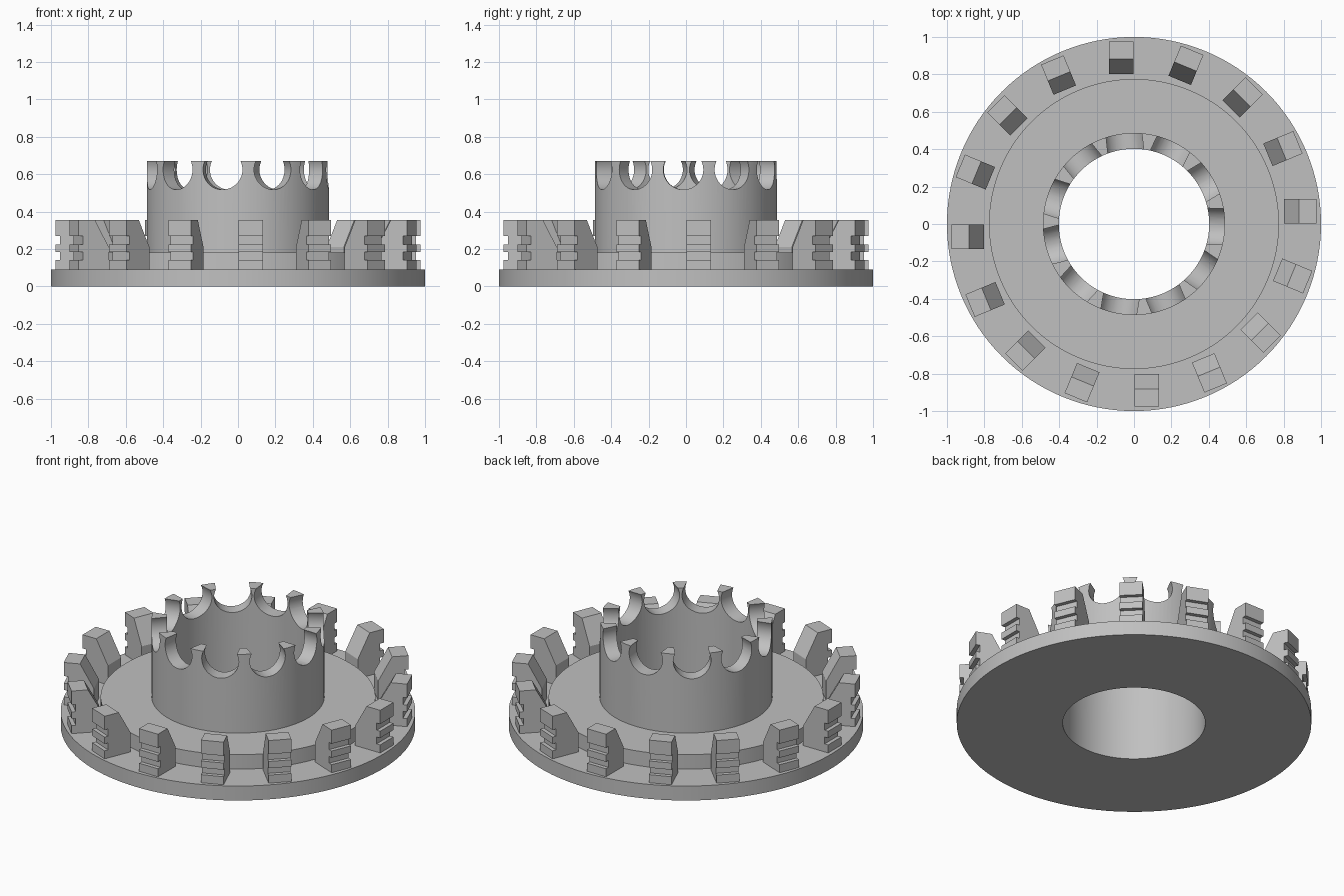
import bpy, bmesh
from math import pi, radians, cos, sin
from mathutils import Matrix

cube = bpy.data.objects.get("Cube")
if cube:
    bpy.data.objects.remove(cube, do_unlink=True)

GREY = (0.53, 0.53, 0.53, 1)
grey = bpy.data.materials.new("plain grey")
grey.use_nodes = True
grey.diffuse_color = GREY
grey.node_tree.nodes["Principled BSDF"].inputs["Base Color"].default_value = GREY


def finish(bm, name):
    bmesh.ops.recalc_face_normals(bm, faces=bm.faces[:])
    mesh = bpy.data.meshes.new(name)
    bm.to_mesh(mesh)
    bm.free()
    mesh.materials.append(grey)
    obj = bpy.data.objects.new(name, mesh)
    bpy.context.collection.objects.link(obj)
    return obj


def activate(obj):
    bpy.ops.object.select_all(action='DESELECT')
    obj.select_set(True)
    bpy.context.view_layer.objects.active = obj


def lathe(name, profile, steps=128):
    """Turn a closed (radius, height) profile around the z axis."""
    bm = bmesh.new()
    rings = []
    for i in range(steps):
        a = 2 * pi * i / steps
        rings.append([bm.verts.new((r * cos(a), r * sin(a), z)) for r, z in profile])
    n = len(profile)
    for i in range(steps):
        a, b = rings[i], rings[(i + 1) % steps]
        for j in range(n):
            k = (j + 1) % n
            bm.faces.new((a[j], b[j], b[k], a[k]))
    return finish(bm, name)


def smooth(obj):
    activate(obj)
    bpy.ops.object.shade_smooth_by_angle(angle=radians(30))


BORE = 0.402

# Stepped flange with a central bore
flange = lathe("stepped_flange", [(BORE, 0), (1, 0), (1, 0.09), (0.775, 0.09),
                                  (0.775, 0.18), (BORE, 0.18)])
smooth(flange)

# Collar with round notches cut through its rim
collar = lathe("notched_collar", [(BORE, 0.18), (0.487, 0.18), (0.487, 0.67), (BORE, 0.67)])
NOTCHES = 11
bm = bmesh.new()
for i in range(NOTCHES):
    turn = Matrix.Rotation(radians(260.1) + 2 * pi * i / NOTCHES, 4, 'Z')
    place = Matrix.Translation((0.483, 0, 0.624)) @ Matrix.Rotation(pi / 2, 4, 'Y')
    bmesh.ops.create_cone(bm, cap_ends=True, segments=48, radius1=0.107,
                          radius2=0.107, depth=0.2, matrix=turn @ place)
cutter = finish(bm, "notch_cutter")
cutter.hide_render = True
cut = collar.modifiers.new("notches", 'BOOLEAN')
cut.operation = 'DIFFERENCE'
cut.solver = 'EXACT'
cut.object = cutter
activate(collar)
bpy.ops.object.modifier_apply(modifier=cut.name)
bpy.data.objects.remove(cutter, do_unlink=True)
smooth(collar)

# Grooved blocks around the flange, each set to one side of its radius
OUT, GROOVE = 0.977, 0.953
block_profile = [(0.803, 0.09), (OUT, 0.09), (OUT, 0.14), (GROOVE, 0.14),
                 (GROOVE, 0.183), (OUT, 0.183), (OUT, 0.225), (GROOVE, 0.225),
                 (GROOVE, 0.27), (OUT, 0.27), (OUT, 0.355), (0.883, 0.355), (0.803, 0.21)]
bm = bmesh.new()
face = bm.faces.new([bm.verts.new((r, 0.003, z)) for r, z in block_profile])
side = bmesh.ops.extrude_face_region(bm, geom=[face], use_keep_orig=True)
bmesh.ops.translate(bm, vec=(0, 0.13, 0),
                    verts=[v for v in side["geom"] if isinstance(v, bmesh.types.BMVert)])
block = finish(bm, "grooved_block_1")
BLOCKS = 16
for i in range(1, BLOCKS):
    copy = bpy.data.objects.new(f"grooved_block_{i + 1}", block.data)
    copy.rotation_euler.z = 2 * pi * i / BLOCKS
    bpy.context.collection.objects.link(copy)
